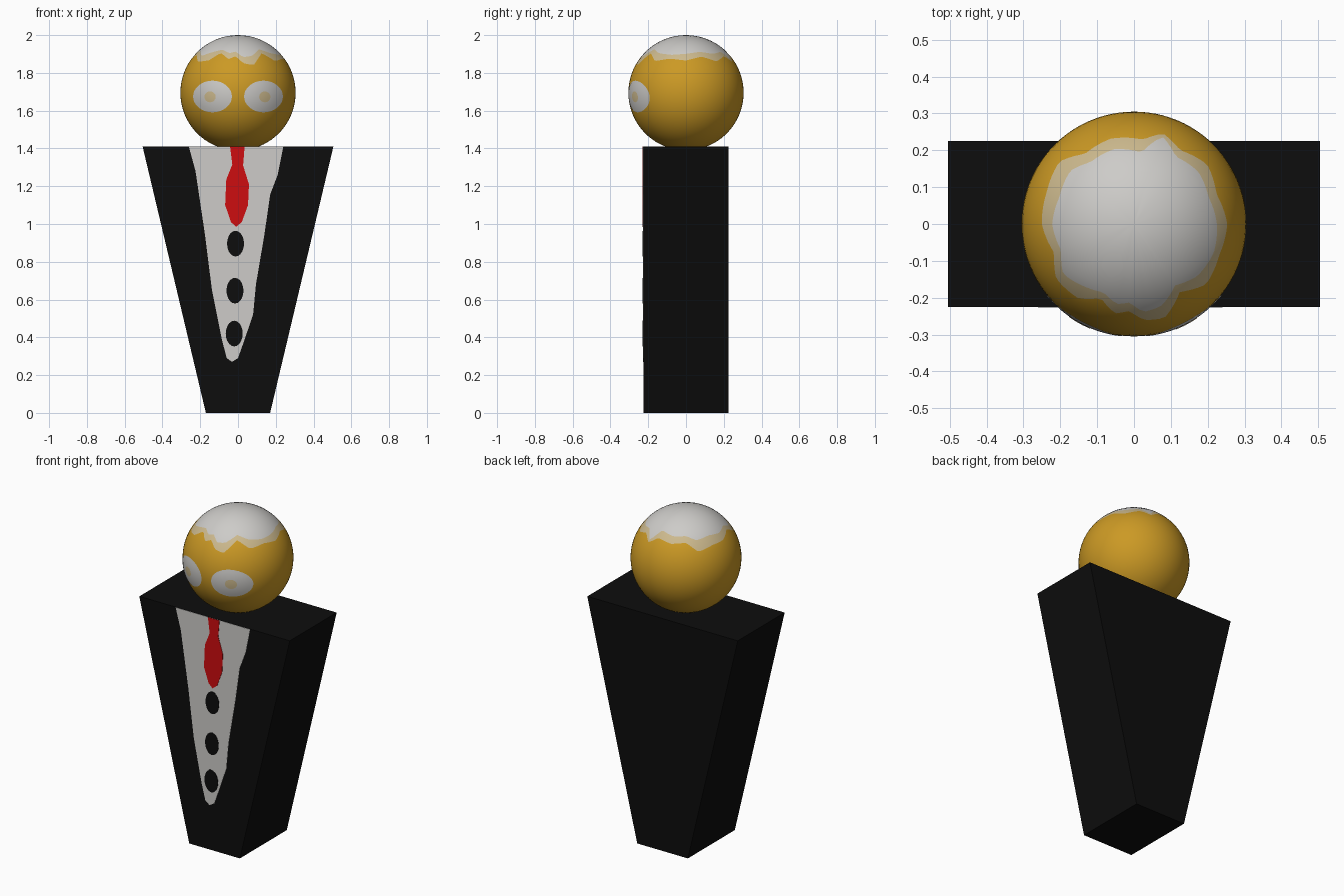
import bpy, bmesh, math
from mathutils import Vector

if "Cube" in bpy.data.objects:
    bpy.data.objects.remove(bpy.data.objects["Cube"])


def material(name, r, g, b):
    m = bpy.data.materials.new(name)
    m.diffuse_color = (r, g, b, 1)
    m.use_nodes = True
    m.node_tree.nodes["Principled BSDF"].inputs["Base Color"].default_value = m.diffuse_color
    return m


BLACK = material("black cloth", 0.004, 0.004, 0.004)
WHITE = material("white", 0.61, 0.60, 0.58)
RED = material("red", 0.61, 0.004, 0.005)
GOLD = material("gold skin", 0.60, 0.32, 0.018)
CREAM = material("cream", 0.61, 0.49, 0.27)

R, CZ = 0.305, 1.695      # head radius and centre height
FRONT = -0.225            # front of the body


def finish(name, bm, mats, smooth=False):
    mesh = bpy.data.meshes.new(name)
    for f in bm.faces:
        f.smooth = smooth
    bm.to_mesh(mesh)
    bm.free()
    for m in mats:
        mesh.materials.append(m)
    ob = bpy.data.objects.new(name, mesh)
    bpy.context.collection.objects.link(ob)
    return ob


def prism(name, outline, y0, y1, mat):
    """Extrude a counter-clockwise x/z outline from y0 (front) to y1 (back)."""
    bm = bmesh.new()
    a = [bm.verts.new((x, y0, z)) for x, z in outline]
    b = [bm.verts.new((x, y1, z)) for x, z in outline]
    bm.faces.new(a)
    bm.faces.new(b[::-1])
    n = len(a)
    for i in range(n):
        j = (i + 1) % n
        bm.faces.new((a[j], a[i], b[i], b[j]))
    return finish(name, bm, [mat])


def ellipse(cx, cz, rx, rz, n=20):
    return [(cx + rx * math.cos(2 * math.pi * i / n),
             cz + rz * math.sin(2 * math.pi * i / n)) for i in range(n)]


# Tapered body
prism("body", [(-0.17, 0), (0.17, 0), (0.505, 1.41), (-0.505, 1.41)],
      FRONT, 0.225, BLACK)

# Shirt front, tie and buttons as thin plates
prism("shirt_front", [
    (-0.26, 1.409), (-0.225, 1.28), (-0.175, 0.944), (-0.138, 0.65),
    (-0.085, 0.387), (-0.06, 0.29), (-0.032, 0.27), (0, 0.29), (0.025, 0.36),
    (0.08, 0.52), (0.095, 0.68), (0.14, 0.945), (0.17, 1.155), (0.21, 1.26),
    (0.24, 1.409)], FRONT - 0.002, FRONT + 0.002, WHITE)
prism("tie", [
    (-0.042, 1.409), (-0.03, 1.315), (-0.062, 1.236), (-0.068, 1.10),
    (-0.037, 1.01), (-0.01, 0.985), (0.02, 1.01), (0.053, 1.10),
    (0.058, 1.21), (0.027, 1.31), (0.035, 1.409)],
    FRONT - 0.004, FRONT + 0.002, RED)
for i, (x, z) in enumerate([(-0.013, 0.896), (-0.016, 0.647), (-0.02, 0.42)]):
    prism(f"button_{i + 1}", ellipse(x, z, 0.045, 0.068),
          FRONT - 0.004, FRONT + 0.002, BLACK)

# Ragged hairline: (azimuth in degrees, white radius, cream radius) from above
HAIR = [(0, .225, .253), (20, .215, .238), (39, .225, .256), (58, .215, .236),
        (72, .25, .258), (84, .195, .23), (105, .21, .24), (125, .205, .232),
        (140, .225, .264), (160, .215, .252), (180, .222, .25),
        (200, .21, .23), (215, .235, .258), (233, .215, .252),
        (246, .203, .22), (258, .222, .248), (267, .213, .236),
        (276, .24, .262), (288, .235, .268), (304, .2, .222),
        (320, .222, .255), (340, .23, .246), (360, .225, .253)]


def hairline(deg):
    for (a, w0, c0), (b, w1, c1) in zip(HAIR, HAIR[1:]):
        if a <= deg <= b:
            t = (deg - a) / (b - a)
            return w0 + (w1 - w0) * t, c0 + (c1 - c0) * t


# Head: sphere whose upper rings follow the hairline
SEG, CAP, SKIN = 96, 8, 28
bm = bmesh.new()
columns = []
for s in range(SEG):
    deg = 360 * s / SEG
    white, cream = (math.asin(r / R) for r in hairline(deg))
    polar = [white * (k + 1) / CAP for k in range(CAP)]
    polar += [cream + (math.pi - cream) * k / SKIN for k in range(SKIN)]
    az = math.radians(deg)
    columns.append([bm.verts.new((R * math.sin(p) * math.cos(az),
                                  R * math.sin(p) * math.sin(az),
                                  CZ + R * math.cos(p))) for p in polar])
top = bm.verts.new((0, 0, CZ + R))
bottom = bm.verts.new((0, 0, CZ - R))
for s in range(SEG):
    a, b = columns[s], columns[(s + 1) % SEG]
    bm.faces.new((top, a[0], b[0]))
    for k in range(len(a) - 1):
        f = bm.faces.new((a[k], a[k + 1], b[k + 1], b[k]))
        f.material_index = 0 if k < CAP - 1 else 1 if k == CAP - 1 else 2
    bm.faces.new((a[-1], bottom, b[-1])).material_index = 2
finish("head", bm, [WHITE, CREAM, GOLD], True)


def head_patch(name, cx, cz, rx, rz, lift, mat, rings=6, n=32):
    """Oval patch, drawn in front view and laid on the head."""
    bm = bmesh.new()
    rad = R + lift

    def vert(x, z):
        h = z - CZ
        return bm.verts.new((x, -math.sqrt(rad * rad - x * x - h * h), z))
    prev = None
    mid = vert(cx, cz)
    for k in range(1, rings + 1):
        t = k / rings
        ring = [vert(x, z) for x, z in ellipse(cx, cz, rx * t, rz * t, n)]
        for i in range(n):
            j = (i + 1) % n
            if prev:
                bm.faces.new((prev[i], ring[i], ring[j], prev[j]))
            else:
                bm.faces.new((mid, ring[i], ring[j]))
        prev = ring
    return finish(name, bm, [mat], True)


# Eyes
for side, x, px in (("left", -0.135, -0.148), ("right", 0.135, 0.142)):
    head_patch(f"eye_{side}", x, 1.675, 0.103, 0.084, 0.0015, WHITE)
    head_patch(f"pupil_{side}", px, 1.673, 0.03, 0.029, 0.003, CREAM, 3, 16)
